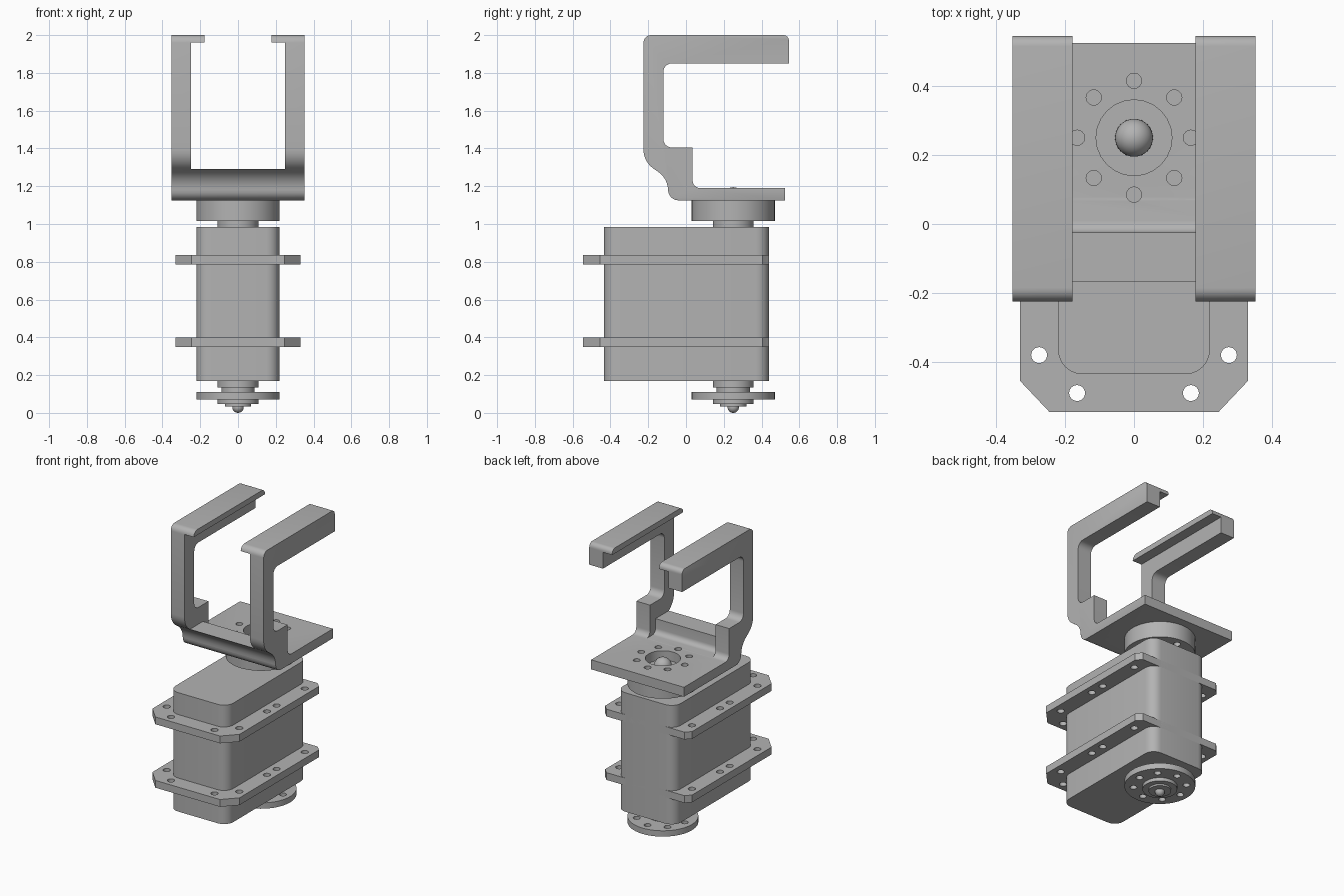
import bpy, bmesh, math
from mathutils import Vector

cube = bpy.data.objects.get("Cube")
if cube:
    bpy.data.objects.remove(cube)

grey = bpy.data.materials.new("plain_grey")
grey.use_nodes = True
GREY = (0.45, 0.45, 0.45, 1)
grey.diffuse_color = GREY
grey.node_tree.nodes["Principled BSDF"].inputs["Base Color"].default_value = GREY

SHAFT_Y = 0.25


def finish(name, bm):
    bmesh.ops.recalc_face_normals(bm, faces=bm.faces)
    mesh = bpy.data.meshes.new(name)
    bm.to_mesh(mesh)
    bm.free()
    ob = bpy.data.objects.new(name, mesh)
    bpy.context.collection.objects.link(ob)
    mesh.materials.append(grey)
    return ob


def select(ob):
    bpy.ops.object.select_all(action="DESELECT")
    ob.select_set(True)
    bpy.context.view_layer.objects.active = ob


def smooth(ob):
    select(ob)
    bpy.ops.object.shade_smooth_by_angle(angle=math.radians(35))


def cut(ob, cutter):
    mod = ob.modifiers.new("cut", "BOOLEAN")
    mod.operation, mod.solver, mod.object = "DIFFERENCE", "EXACT", cutter
    select(ob)
    bpy.ops.object.modifier_apply(modifier=mod.name)
    bpy.data.objects.remove(cutter)


def fillet(points, steps=6):
    """Round each corner (u, v, radius) of a closed outline."""
    out = []
    for i, (u, v, r) in enumerate(points):
        p = Vector((u, v))
        if not r:
            out.append(p)
            continue
        a = (Vector(points[i - 1][:2]) - p).normalized()
        b = (Vector(points[(i + 1) % len(points)][:2]) - p).normalized()
        half = a.angle(b) / 2
        centre = p + (a + b).normalized() * r / math.sin(half)
        start = p + a * r / math.tan(half) - centre
        end = p + b * r / math.tan(half) - centre
        turn = start.angle_signed(end)
        for k in range(steps + 1):
            t = -turn * k / steps
            c, s = math.cos(t), math.sin(t)
            out.append(centre + Vector((start.x * c - start.y * s, start.x * s + start.y * c)))
    return out


def prism(outline, low, high, axis="z"):
    """Extrude an (x, y) outline along z, or a (y, z) outline along x."""
    bm = bmesh.new()
    place = (lambda p, h: (p[0], p[1], h)) if axis == "z" else (lambda p, h: (h, p[0], p[1]))
    rings = [[bm.verts.new(place(p, h)) for p in outline] for h in (low, high)]
    n = len(outline)
    for ring in rings:
        bm.faces.new(ring)
    for i in range(n):
        j = (i + 1) % n
        bm.faces.new((rings[0][i], rings[0][j], rings[1][j], rings[1][i]))
    return bm, rings


def holes(places, radius, low, high):
    bm = bmesh.new()
    for x, y in places:
        made = bmesh.ops.create_cone(bm, cap_ends=True, segments=24, radius1=radius,
                                     radius2=radius, depth=high - low)
        bmesh.ops.translate(bm, verts=made["verts"], vec=(x, y, (low + high) / 2))
    ob = finish("hole_cutter", bm)
    ob.hide_render = True
    return ob


def disc(name, radius, low, high):
    bm = bmesh.new()
    bmesh.ops.create_cone(bm, cap_ends=True, segments=64, radius1=radius,
                          radius2=radius, depth=high - low)
    bmesh.ops.translate(bm, verts=bm.verts, vec=(0, SHAFT_Y, (low + high) / 2))
    return finish(name, bm)


def ball(name, radius, z):
    bm = bmesh.new()
    bmesh.ops.create_uvsphere(bm, u_segments=32, v_segments=16, radius=radius)
    bmesh.ops.translate(bm, verts=bm.verts, vec=(0, SHAFT_Y, z))
    smooth(finish(name, bm))


# Motor case with rounded upright edges
R = 0.07
case = [(-0.22, -0.435, R), (0.22, -0.435, R), (0.22, 0.44, R), (-0.22, 0.44, R)]
smooth(finish("motor_case", prism(fillet(case), 0.17, 0.985)[0]))

# Two mounting flanges with screw holes
half = [(0.245, -0.545), (0.33, -0.455), (0.33, 0.405), (0.295, 0.44)]
flange = half + [(-x, y) for x, y in reversed(half)]
screws = [(0.165, -0.49)] + [(0.275, y) for y in (-0.38, -0.08, 0.025, 0.33)]
screws += [(-x, y) for x, y in screws]
for name, z in (("lower_flange", 0.35), ("upper_flange", 0.785)):
    ob = finish(name, prism(flange, z, z + 0.05)[0])
    cut(ob, holes(screws, 0.023, z - 0.05, z + 0.1))
    smooth(ob)

# Output horns, collars and shaft ends
bolts = [(0.165 * math.cos(k * math.pi / 4), SHAFT_Y + 0.165 * math.sin(k * math.pi / 4))
         for k in range(8)]
for name, low, high in (("lower_horn", 0.07, 0.11), ("upper_horn", 1.015, 1.125)):
    ob = disc(name, 0.22, low, high)
    cut(ob, holes(bolts, 0.022, low - 0.05, high + 0.05))
    smooth(ob)
for name, radius, low, high in (("upper_collar", 0.108, 0.98, 1.02),
                                ("lower_collar", 0.108, 0.135, 0.175),
                                ("lower_neck", 0.088, 0.1, 0.14),
                                ("lower_hub", 0.108, 0.047, 0.075),
                                ("lower_washer", 0.07, 0.035, 0.05)):
    smooth(disc(name, radius, low, high))
ball("lower_shaft_end", 0.03, 0.03)
ball("upper_shaft_end", 0.055, 1.14)

# Bracket: side outline, its outside part first
outer = [(0.525, 1.125, 0), (-0.095, 1.125, 0.055), (-0.095, 1.24, 0.12),
         (-0.225, 1.33, 0.12), (-0.225, 2.0, 0.04), (0.545, 2.0, 0.03)]
inner = [(0.545, 1.85, 0), (-0.12, 1.85, 0.045), (-0.12, 1.405, 0.045),
         (0.035, 1.405, 0), (0.035, 1.19, 0.04), (0.525, 1.19, 0)]
outline = fillet(outer + inner)
outer_count = 1 + 7 * 5
W = 0.352
bm, rings = prism(outline, -W, W, "x")
edges = [bm.edges.get((ring[i], ring[i + 1])) for ring in rings for i in range(outer_count - 1)]
bmesh.ops.bevel(bm, geom=edges, offset=0.03, segments=5, profile=0.5,
                affect="EDGES", clamp_overlap=True)
bracket = finish("gripper_bracket", bm)

# Hollow between the arms, leaving the low front wall and the top lips
hollow = fillet([(0.7, 1.191, 0), (-0.025, 1.191, 0.035), (-0.025, 1.29, 0),
                 (-0.4, 1.29, 0), (-0.4, 1.962, 0), (0.7, 1.962, 0)])
gap = [(-0.4, 1.9), (0.7, 1.9), (0.7, 2.1), (-0.4, 2.1)]
for shape, w in ((hollow, 0.248), (gap, 0.178)):
    cut(bracket, finish("gap_cutter", prism(shape, -w, w, "x")[0]))
cut(bracket, holes([(0, SHAFT_Y)], 0.11, 1.05, 1.25))
cut(bracket, holes(bolts, 0.022, 1.05, 1.25))
smooth(bracket)
